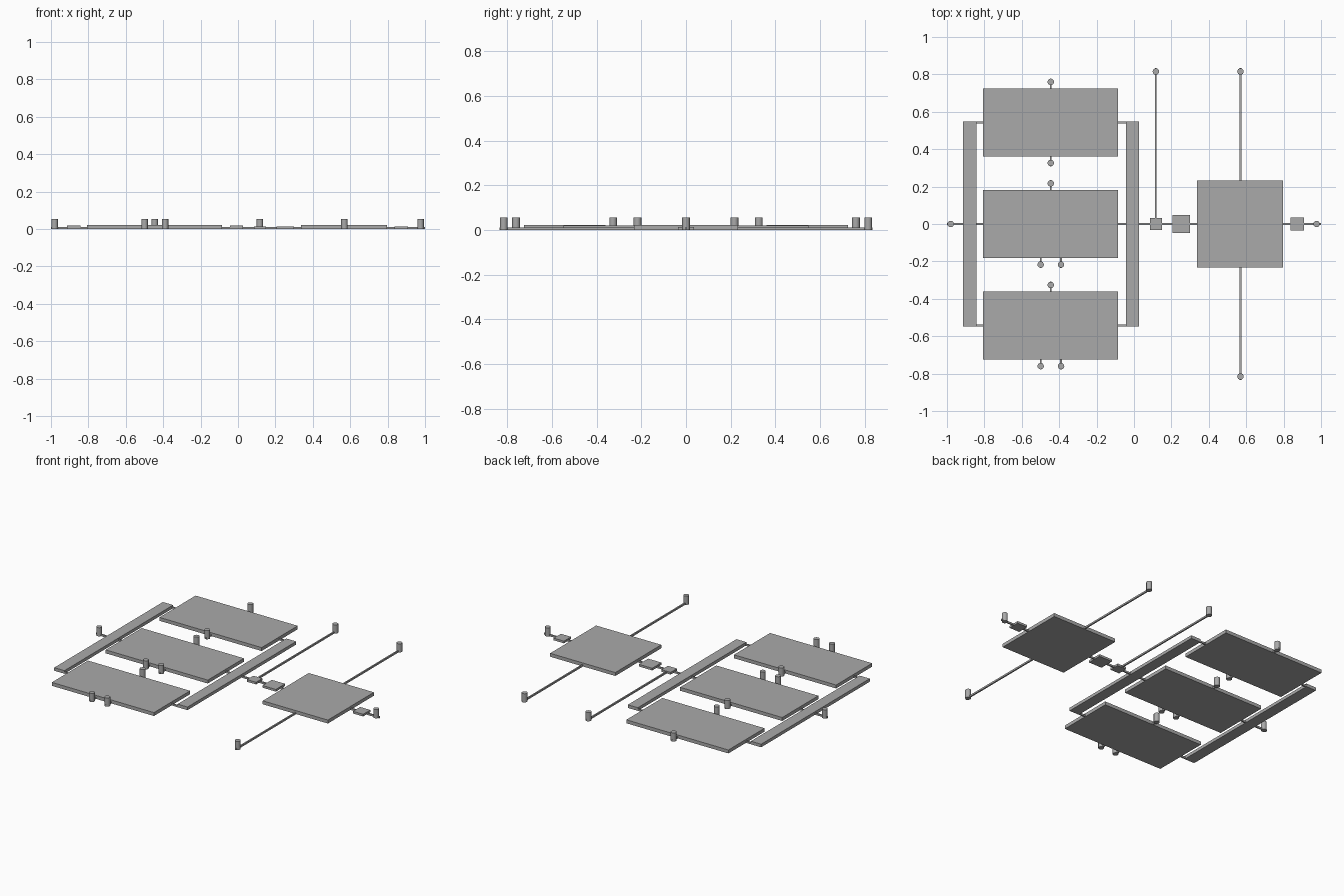
import bpy

if "Cube" in bpy.data.objects:
    bpy.data.objects.remove(bpy.data.objects["Cube"], do_unlink=True)

GREY = (0.4, 0.4, 0.4, 1)
mat = bpy.data.materials.new("mid_grey")
mat.use_nodes = True
mat.diffuse_color = GREY
mat.node_tree.nodes["Principled BSDF"].inputs["Base Color"].default_value = GREY

CHANNEL_W, CHANNEL_H = 0.009, 0.011
PORT_R, PORT_H = 0.0172, 0.055


def slab(name, x0, x1, y0, y1, top):
    """Flat box resting on the ground."""
    bpy.ops.mesh.primitive_cube_add(size=1, location=((x0 + x1) / 2, (y0 + y1) / 2, top / 2))
    ob = bpy.context.object
    ob.name = name
    ob.scale = (x1 - x0, y1 - y0, top)
    bpy.ops.object.transform_apply(location=False, rotation=False, scale=True)
    ob.data.materials.append(mat)


def channel_x(name, x0, x1, y):
    slab(name, x0, x1, y - CHANNEL_W / 2, y + CHANNEL_W / 2, CHANNEL_H)


def channel_y(name, x, y0, y1):
    slab(name, x - CHANNEL_W / 2, x + CHANNEL_W / 2, min(y0, y1), max(y0, y1), CHANNEL_H)


def port(name, x, y):
    bpy.ops.mesh.primitive_cylinder_add(vertices=16, radius=PORT_R, depth=PORT_H,
                                        location=(x, y, PORT_H / 2))
    ob = bpy.context.object
    ob.name = name
    ob.data.materials.append(mat)
    bpy.ops.object.shade_smooth_by_angle()


# Three wide chambers, each with stub channels and ports
HALF = 0.182
for row, cy in (("back", 0.543), ("middle", 0), ("front", -0.543)):
    slab(f"{row}_chamber", -0.807, -0.086, cy - HALF, cy + HALF, 0.022)
    channel_x(f"{row}_inlet_channel", -0.86, -0.807, cy)
    channel_x(f"{row}_outlet_channel", -0.086, -0.02, cy)
    ports = [(-0.445, 1)]
    ports += [(-0.445, -1)] if row == "back" else [(-0.499, -1), (-0.39, -1)]
    for i, (x, side) in enumerate(ports):
        channel_y(f"{row}_stub_{i}", x, cy + side * HALF, cy + side * 0.235)
        port(f"{row}_port_{i}", x, cy + side * 0.217)

# Manifold bars at both ends of the chambers
slab("left_manifold", -0.914, -0.842, -0.548, 0.548, 0.02)
slab("right_manifold", -0.043, 0.027, -0.548, 0.548, 0.02)

# Main line, its end ports and inline pads
channel_x("main_channel_inlet", -1, -0.86, 0)
channel_x("main_channel_outlet", -0.02, 1, 0)
port("inlet_port", -0.98, 0)
port("outlet_port", 0.976, 0)
for name, x, half in (("junction_pad", 0.118, 0.032), ("mixing_pad", 0.253, 0.047),
                      ("exit_pad", 0.873, 0.036)):
    slab(name, x - half, x + half, -half, half, 0.014)

# Square chamber and the long side lines
slab("square_chamber", 0.337, 0.797, -0.232, 0.232, 0.022)
for name, x, start, end in (("junction_line", 0.117, 0.03, 0.834),
                            ("square_back_line", 0.569, 0.232, 0.834),
                            ("square_front_line", 0.569, -0.232, -0.834)):
    channel_y(name, x, start, end)
    port(name + "_port", x, 0.815 if end > 0 else -0.815)
